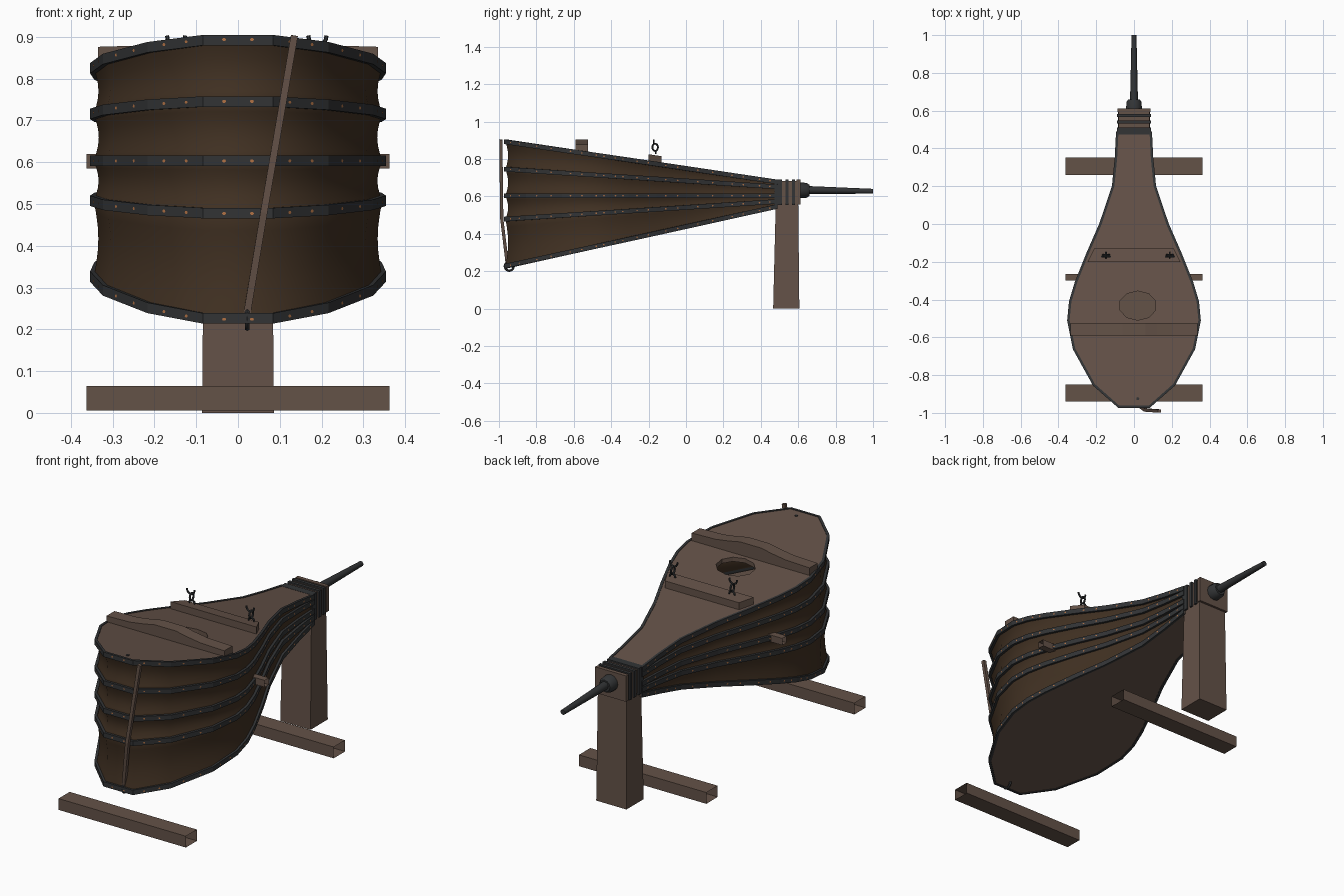
import bpy, bmesh, math
from mathutils import Vector

if "Cube" in bpy.data.objects:
    bpy.data.objects.remove(bpy.data.objects["Cube"])


def material(name, r, g, b):
    m = bpy.data.materials.new(name)
    m.diffuse_color = (r, g, b, 1)
    m.use_nodes = True
    m.node_tree.nodes["Principled BSDF"].inputs["Base Color"].default_value = m.diffuse_color
    return m


WOOD = material("brown_wood", 0.127, 0.084, 0.064)
LEATHER = material("dark_leather", 0.052, 0.030, 0.016)
IRON = material("dark_iron", 0.032, 0.034, 0.036)
COPPER = material("copper", 0.45, 0.17, 0.06)


def finish(name, bm, mat, smooth=False):
    bmesh.ops.recalc_face_normals(bm, faces=bm.faces[:])
    me = bpy.data.meshes.new(name)
    for f in bm.faces:
        f.smooth = smooth
    bm.to_mesh(me)
    bm.free()
    me.materials.append(mat)
    ob = bpy.data.objects.new(name, me)
    bpy.context.collection.objects.link(ob)
    return ob


def skin(bm, rows, wrap=False, loop=False, caps=False):
    """Join equal rows of points with quads."""
    vs = [[bm.verts.new(p) for p in r] for r in rows]
    n, m = len(vs), len(vs[0])
    for i in range(n if loop else n - 1):
        a, b = vs[i], vs[(i + 1) % n]
        for j in range(m if wrap else m - 1):
            k = (j + 1) % m
            bm.faces.new((a[j], a[k], b[k], b[j]))
    if caps:
        bm.faces.new(vs[0])
        bm.faces.new(vs[-1])


def rect(x, y0, y1, z):
    return [(-x, y0, z), (x, y0, z), (x, y1, z), (-x, y1, z)]


def block(name, low, high, mat):
    bm = bmesh.new()
    skin(bm, [low, high], wrap=True, caps=True)
    return finish(name, bm, mat)


def tube(name, pts, radii, mat, ref, sides=8, loop=False, smooth=True, turn=0.0):
    """Sweep a polygon along a planar path with plane normal ref."""
    P, n, ref = [Vector(p) for p in pts], len(pts), Vector(ref)
    rows = []
    for i, p in enumerate(P):
        a = P[(i - 1) % n] if loop or i else p
        b = P[(i + 1) % n] if loop or i < n - 1 else p
        t = (b - a).normalized() if (b - a).length > 1e-6 else (P[-1] - P[0]).normalized()
        u = ref.cross(t).normalized()
        v = t.cross(u)
        r = radii[i] if isinstance(radii, list) else radii
        rows.append([p + r * (math.cos(w) * u + math.sin(w) * v)
                     for w in (turn + 2 * math.pi * j / sides for j in range(sides))])
    bm = bmesh.new()
    skin(bm, rows, wrap=True, loop=loop, caps=not loop)
    ob = finish(name, bm, mat)
    if smooth:
        bpy.ops.object.select_all(action='DESELECT')
        ob.select_set(True)
        bpy.context.view_layer.objects.active = ob
        bpy.ops.object.shade_smooth_by_angle(angle=math.radians(50))
    return ob


# Teardrop outline, from right neck round the front to left neck
HALF = [(0.08, -0.965), (0.21, -0.85), (0.315, -0.66), (0.345, -0.51), (0.335, -0.41),
        (0.305, -0.31), (0.245, -0.16), (0.175, 0.0), (0.108, 0.2), (0.093, 0.35), (0.086, 0.49)]
PATH = [Vector(p) for p in HALF[::-1]] + [Vector((-x, y)) for x, y in HALF]

# Height of each of the five levels: front value and slope toward the neck
LEVELS = [(0.892, -0.148), (0.745, -0.065), (0.603, 0.0), (0.478, 0.065), (0.226, 0.22)]


def level(k, y):
    z, s = LEVELS[k]
    return z + s * (y + 0.965)


def normal(i):
    a, b = PATH[max(i - 1, 0)], PATH[min(i + 1, len(PATH) - 1)]
    t = (b - a).normalized()
    return Vector((-t.y, t.x))


def offset(d):
    return [p + d * normal(i) for i, p in enumerate(PATH)]


# Leather folds, pinched between the levels
rows = []
for k in range(4):
    for s in range(0 if k == 0 else 1, 7):
        f, row = s / 6, []
        for i, p in enumerate(PATH):
            gap = (level(k, p.y) - level(k + 1, p.y)) / (LEVELS[k][0] - LEVELS[k + 1][0])
            q = p - normal(i) * 0.015 * math.sin(math.pi * f) * gap
            row.append((q.x, q.y, level(k, p.y) * (1 - f) + level(k + 1, p.y) * f))
        rows.append(row)
bm = bmesh.new()
skin(bm, rows)
finish("leather_folds", bm, LEATHER, True)

# Iron bands with copper rivets
inner, outer = offset(-0.004), offset(0.009)
rivets = bmesh.new()
for k in range(5):
    rows = []
    for p, a, b in zip(PATH, inner, outer):
        z, h = level(k, p.y), 0.0125
        rows.append([(a.x, a.y, z + h), (b.x, b.y, z + h), (b.x, b.y, z - h), (a.x, a.y, z - h)])
    bm = bmesh.new()
    skin(bm, rows, wrap=True, caps=True)
    finish("iron_band_%d" % (k + 1), bm, IRON)
    for a, b in zip(outer, outer[1:]):
        t = (b - a).normalized()
        n = Vector((-t.y, t.x))
        for f in (0.3, 0.7):
            c = a.lerp(b, f) + n * 0.0008
            z = level(k, c.y)
            rivets.faces.new([rivets.verts.new((c.x + t.x * 0.005 * math.cos(w), c.y + t.y * 0.005 * math.cos(w),
                                                z + 0.004 * math.sin(w)))
                              for w in (j * math.pi / 3 for j in range(6))])
finish("band_rivets", rivets, COPPER)


# Boards: top with an air hole, middle and bottom
def board(name, k, dz, thick, inset, hole=False):
    bm = bmesh.new()
    loops = [offset(-inset)]
    if hole:
        loops.append([Vector((0.02 + 0.1 * math.sin(w), -0.432 + 0.077 * math.cos(w)))
                      for w in (j * math.pi / 5 for j in range(10))])
    edges = []
    for lp in loops:
        vs = [bm.verts.new((p.x, p.y, level(k, p.y) + dz)) for p in lp]
        edges += [bm.edges.new((vs[i - 1], vs[i])) for i in range(len(vs))]
    bmesh.ops.triangle_fill(bm, edges=edges, use_beauty=True, normal=(0, 0, 1))
    ext = bmesh.ops.extrude_face_region(bm, geom=bm.faces[:], use_keep_orig=True)
    bmesh.ops.translate(bm, vec=(0, 0, -thick),
                        verts=[g for g in ext["geom"] if isinstance(g, bmesh.types.BMVert)])
    finish(name, bm, WOOD)


board("top_board", 0, 0.010, 0.022, 0.0, True)
board("middle_board", 2, 0.008, 0.016, 0.022)
board("bottom_board", 4, 0.010, 0.020, 0.0)


def top_z(y):
    return level(0, y) + 0.010


# Arched cross bar on the top board
rows = []
for y in (-0.59, -0.525):
    low = [(x, y, top_z(y) - 0.005) for x in (-0.335, 0.335)]
    high = [(x, y, 0.842 + h) for x, h in
            ((0.335, 0.034), (0.2, 0.038), (0.12, 0.05), (0.06, 0.062),
             (-0.06, 0.062), (-0.12, 0.05), (-0.2, 0.038), (-0.335, 0.034))]
    rows.append(low + high)
bm = bmesh.new()
skin(bm, rows, wrap=True, caps=True)
finish("arched_cross_bar", bm, WOOD)

# Chain cross bar
za, zb = top_z(-0.2), top_z(-0.13)
ring = [(-0.245, -0.2, za), (0.245, -0.2, za), (0.21, -0.13, zb), (-0.21, -0.13, zb)]
block("chain_cross_bar", [(x, y, z - 0.005) for x, y, z in ring],
      [(x, y, z + 0.036) for x, y, z in ring], WOOD)


def circle(c, r, plane, n=12, start=0.0, sweep=2 * math.pi, stretch=1.0):
    closed = sweep > 6
    out = []
    for j in range(n):
        w = start + sweep * j / (n if closed else n - 1)
        a, b = r * math.cos(w), r * stretch * math.sin(w)
        out.append((c[0] + (a if plane == "x" else 0), c[1] + (0 if plane == "x" else a), c[2] + b))
    return out


# Broken chains standing on the bar: staple, ring, open link
for side, x in (("left", -0.148), ("right", 0.19)):
    tube(side + "_chain_staple", circle((x, -0.162, 0.828), 0.016, "x", 7, 0, math.pi), 0.005, IRON, (0, 1, 0), 6)
    tube(side + "_chain_ring", circle((x, -0.165, 0.862), 0.015, "y", 12, stretch=1.3), 0.005, IRON, (1, 0, 0), 6, True)
    tube(side + "_chain_open_link", circle((x, -0.172, 0.903), 0.022, "x", 8, math.pi, math.pi, 1.1),
         0.005, IRON, (0, 1, 0), 6)

# Peg hole mark near the front of the top board
z = top_z(-0.925)
tube("board_nail", [(0.02, -0.925, z - 0.005), (0.02, -0.925, z + 0.003)], 0.008, IRON, (1, 0, 0), 8)

# Pull strap and ring at the front
tube("pull_strap", [(0.022, -0.956, 0.24), (0.062, -0.985, 0.48), (0.135, -0.990, 0.903)],
     0.012, WOOD, (1, 0, 0), 4, smooth=False, turn=math.pi / 4)
tube("pull_ring", circle((0.022, -0.945, 0.226), 0.024, "y", 16), 0.006, IRON, (1, 0, 0), 6, True)


# Open ended beams
def beam(name, w, y0, y1, z0, z1):
    bm = bmesh.new()
    skin(bm, [[(x, y0, z0), (x, y1, z0), (x, y1, z1), (x, y0, z1)] for x in (-w, w)], wrap=True)
    finish(name, bm, WOOD)


beam("front_ground_beam", 0.362, -0.94, -0.85, 0.006, 0.064)
beam("back_ground_beam", 0.362, 0.26, 0.352, 0.006, 0.064)
beam("middle_support_bar", 0.362, -0.30, -0.265, 0.585, 0.62)

# Post and neck block
block("post", rect(0.086, 0.466, 0.606, 0.0), rect(0.081, 0.48, 0.60, 0.565), WOOD)
block("neck_block", rect(0.082, 0.475, 0.605, 0.562), rect(0.082, 0.475, 0.605, 0.682), WOOD)
block("neck_end_plate", rect(0.088, 0.592, 0.612, 0.556), rect(0.088, 0.592, 0.612, 0.689), WOOD)
for i, (y0, y1) in enumerate(((0.474, 0.512), (0.532, 0.548), (0.566, 0.582))):
    block("neck_band_%d" % (i + 1), rect(0.09, y0, y1, 0.553), rect(0.09, y0, y1, 0.69), IRON)

# Nozzle
tube("nozzle_collar", [(0, 0.605, 0.632), (0, 0.645, 0.632), (0, 0.66, 0.632)],
     [0.042, 0.040, 0.030], IRON, (1, 0, 0), 12)
tube("nozzle_pipe", [(0, 0.65, 0.634), (0, 1.0, 0.627)], [0.021, 0.013], IRON, (1, 0, 0), 12)
